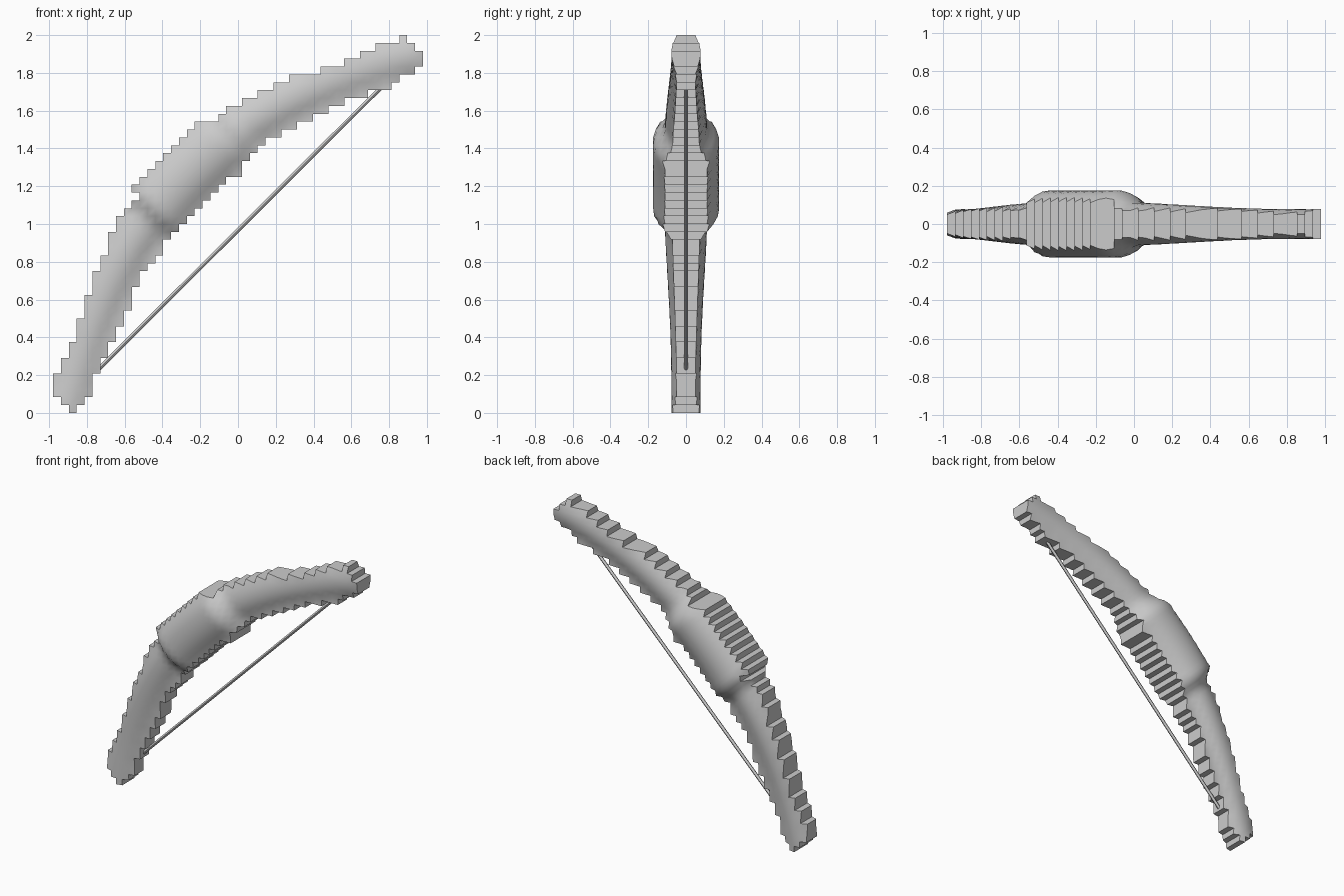
import bpy, bmesh, math
from mathutils import Vector

cube = bpy.data.objects.get("Cube")
if cube:
    bpy.data.objects.remove(cube, do_unlink=True)

STEP = 2 / 48
X_MIN = -47 * STEP / 2

grey = bpy.data.materials.new("plain_grey")
grey.use_nodes = True
colour = (0.6, 0.6, 0.6, 1)
grey.diffuse_color = colour
grey.node_tree.nodes["Principled BSDF"].inputs["Base Color"].default_value = colour

# Stepped outline: first and last grid column of each row, bottom to top
LEFT = [2, 1, 0, 0, 0, 1, 1, 2, 2, 3, 3, 3, 4, 4, 4, 5, 5, 5, 6, 6, 7, 7, 7, 8,
        8, 9, 10, 11, 10, 11, 12, 13, 14, 15, 16, 17, 18, 21, 22, 24, 26, 28,
        30, 34, 37, 39, 41, 44]
RIGHT = [3, 4, 5, 5, 5, 6, 6, 7, 7, 8, 8, 9, 9, 10, 10, 10, 11, 11, 12, 13, 14, 14,
         15, 16, 17, 18, 19, 20, 21, 22, 24, 24, 25, 26, 27, 29, 31, 33, 35, 37,
         40, 43, 44, 46, 47, 47, 46, 45]
cells = {(c, r) for r, (a, b) in enumerate(zip(LEFT, RIGHT)) for c in range(a, b)}


def ramp(value, start, end):
    k = min(max((value - start) / (end - start), 0), 1)
    return k * k * (3 - 2 * k)


def half_depth(x, z):
    """Rounded thickness: slim tapering limbs and a swollen grip."""
    along = (x + z - 1) / math.sqrt(2)
    across = (z - 1 - x) / math.sqrt(2)
    reach = abs(along)
    grip = 1 - ramp(reach, 0.25, 0.38 if along > 0 else 0.33)
    limb = 0.115 - 0.037 * ramp(reach, 0.2, 1.2)
    thick = limb + (0.176 - limb) * grip
    width = 0.115 + 0.05 * grip
    centre = 0.385 * (1 - (along / 1.26) ** 2)
    v = min(abs(across - centre) / width, 1)
    return thick * math.sqrt(1 - 0.6 * v * v)


def finish(obj):
    obj.data.materials.append(grey)
    bpy.ops.object.select_all(action='DESELECT')
    obj.select_set(True)
    bpy.context.view_layer.objects.active = obj
    bpy.ops.object.shade_smooth_by_angle(angle=math.radians(45))


# Curved body with rounded front and back and stepped rim walls
bm = bmesh.new()
corners = {}


def corner(c, r, side):
    key = (c, r, side)
    if key not in corners:
        x, z = X_MIN + c * STEP, r * STEP
        corners[key] = bm.verts.new((x, side * half_depth(x, z), z))
    return corners[key]


for c, r in sorted(cells):
    ring = [(c, r), (c + 1, r), (c + 1, r + 1), (c, r + 1)]
    bm.faces.new([corner(*p, -1) for p in ring])
    bm.faces.new([corner(*p, 1) for p in reversed(ring)])
    beside = [(c, r - 1), (c + 1, r), (c, r + 1), (c - 1, r)]
    for i, cell in enumerate(beside):
        if cell not in cells:
            p, q = ring[i], ring[(i + 1) % 4]
            bm.faces.new([corner(*q, -1), corner(*p, -1), corner(*p, 1), corner(*q, 1)])
mesh = bpy.data.meshes.new("bow_body")
bm.to_mesh(mesh)
bm.free()
body = bpy.data.objects.new("bow_body", mesh)
bpy.context.collection.objects.link(body)
finish(body)

# Straight string between the limbs
low, high = Vector((-0.74, 0, 0.23)), Vector((0.79, 0, 1.755))
span = high - low
bpy.ops.mesh.primitive_cylinder_add(vertices=8, radius=0.011, depth=span.length,
                                    location=(low + high) / 2)
string = bpy.context.object
string.name = "bow_string"
string.rotation_euler = span.to_track_quat('Z', 'Y').to_euler()
finish(string)
